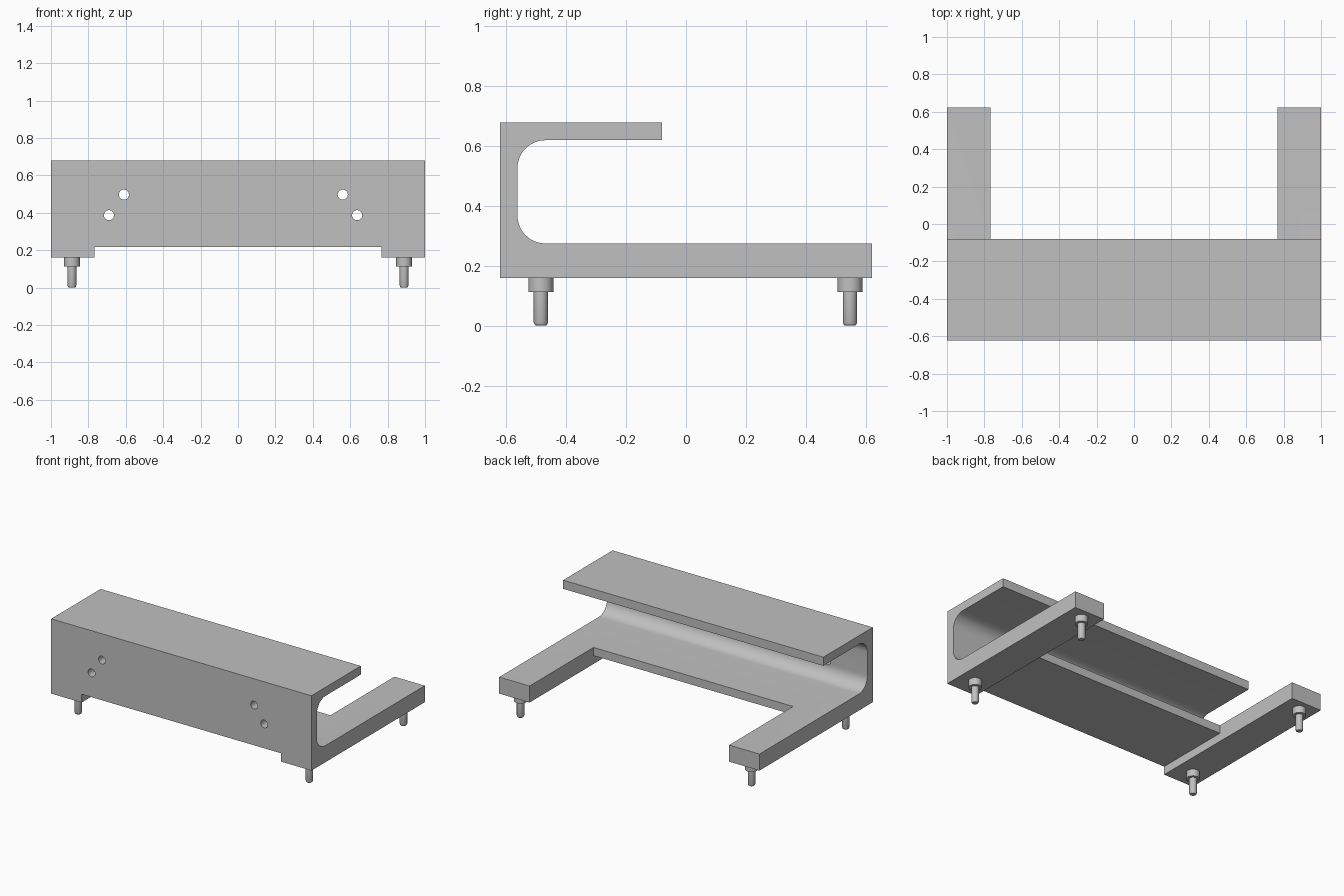
import bpy, bmesh, math
from mathutils import Vector

cube = bpy.data.objects.get("Cube")
if cube:
    bpy.data.objects.remove(cube, do_unlink=True)

grey = bpy.data.materials.new("plain grey")
grey.use_nodes = True
grey.diffuse_color = (0.53, 0.53, 0.53, 1)
grey.node_tree.nodes["Principled BSDF"].inputs["Base Color"].default_value = grey.diffuse_color

FRONT, BACK = -0.622, 0.622
BOTTOM, FLOOR, TOP = 0.16, 0.275, 0.68
WALL, CEILING, LIP = -0.563, 0.62, -0.08
RADIUS = 0.093
INNER = 0.767


def add_object(name, bm):
    bmesh.ops.recalc_face_normals(bm, faces=bm.faces[:])
    mesh = bpy.data.meshes.new(name)
    bm.to_mesh(mesh)
    bm.free()
    mesh.materials.append(grey)
    obj = bpy.data.objects.new(name, mesh)
    bpy.context.collection.objects.link(obj)
    return obj


def box(name, low, high):
    bm = bmesh.new()
    bmesh.ops.create_cube(bm, size=1)
    low, high = Vector(low), Vector(high)
    for v in bm.verts:
        v.co = (low + high) / 2 + v.co * (high - low)
    return add_object(name, bm)


def lathe(name, profile, location, steps=32):
    """Spin (radius, z) points around a vertical axis."""
    bm = bmesh.new()
    verts = [bm.verts.new((r, 0, z)) for r, z in profile]
    edges = [bm.edges.new(pair) for pair in zip(verts, verts[1:])]
    bmesh.ops.spin(bm, geom=verts + edges, cent=(0, 0, 0), axis=(0, 0, 1),
                   angle=math.tau, steps=steps)
    bmesh.ops.remove_doubles(bm, verts=bm.verts[:], dist=0.0001)
    obj = add_object(name, bm)
    obj.location = location
    return obj


def smooth(obj):
    bpy.ops.object.select_all(action="DESELECT")
    obj.select_set(True)
    bpy.context.view_layer.objects.active = obj
    bpy.ops.object.shade_smooth_by_angle(angle=math.radians(30))


def cut(obj, cutter):
    bpy.context.view_layer.objects.active = obj
    mod = obj.modifiers.new("cut", "BOOLEAN")
    mod.operation = "DIFFERENCE"
    mod.solver = "EXACT"
    mod.object = cutter
    bpy.ops.object.modifier_apply(modifier=mod.name)
    bpy.data.objects.remove(cutter, do_unlink=True)


def fillet(z, start, steps=12):
    """Quarter arc in the inner corner of the channel."""
    return [(WALL + RADIUS + RADIUS * math.cos(a), z + RADIUS * math.sin(a))
            for a in (math.radians(start - 90 * i / steps) for i in range(steps + 1))]


# Channel bracket: side profile swept across the width
profile = [(FRONT, BOTTOM), (BACK, BOTTOM), (BACK, FLOOR)]
profile += fillet(FLOOR + RADIUS, 270) + fillet(CEILING - RADIUS, 180)
profile += [(LIP, CEILING), (LIP, TOP), (FRONT, TOP)]
bm = bmesh.new()
face = bm.faces.new([bm.verts.new((-1, y, z)) for y, z in profile])
swept = bmesh.ops.extrude_face_region(bm, geom=[face])["geom"]
bmesh.ops.translate(bm, vec=(2, 0, 0),
                    verts=[g for g in swept if isinstance(g, bmesh.types.BMVert)])
bracket = add_object("channel_bracket", bm)

# Opening between the rear arms, and the relief under the floor
cut(bracket, box("arm_gap_cutter", (-INNER, LIP, 0), (INNER, 1, 0.4)))
cut(bracket, box("underside_cutter", (-INNER, -1, 0), (INNER, 0, 0.218)))

# Mounting holes through the front wall
for x, z in ((-0.61, 0.497), (-0.69, 0.387), (0.56, 0.497), (0.637, 0.387)):
    hole = lathe("hole_cutter", [(0, -0.2), (0.027, -0.2), (0.027, 0.2), (0, 0.2)],
                 (x, -0.6, z))
    hole.rotation_euler.x = math.pi / 2
    cut(bracket, hole)
smooth(bracket)

# Collared pins under the four corners
pin = [(0, 0), (0.016, 0), (0.021, 0.004), (0.024, 0.012), (0.024, 0.112),
       (0.042, 0.112), (0.042, BOTTOM), (0, BOTTOM)]
for side, x in (("right", -0.888), ("left", 0.888)):
    for end, y in (("front", -0.485), ("rear", 0.548)):
        smooth(lathe(f"{end}_{side}_pin", pin, (x, y, 0)))
